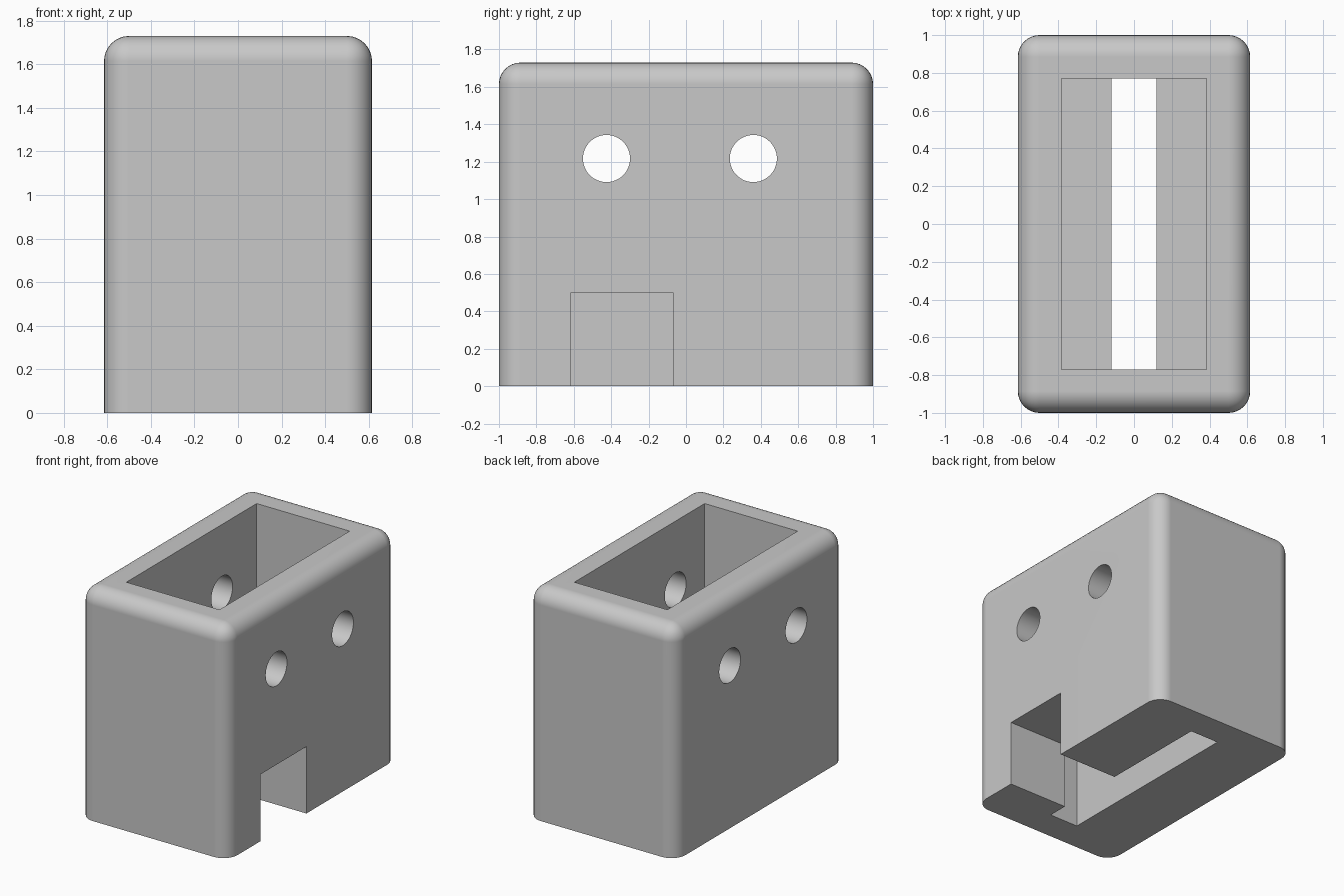
import bpy, bmesh, math
from mathutils import Matrix, Vector

default = bpy.data.objects.get("Cube")
if default:
    bpy.data.objects.remove(default, do_unlink=True)

HALF_X, HALF_Y, HEIGHT = 0.615, 1.0, 1.73
CAVITY_X, CAVITY_Y, FLOOR = 0.385, 0.77, 0.95
SLOT_X = 0.12
ROUND = 0.115

grey = bpy.data.materials.new("plain grey")
grey.use_nodes = True
color = (0.58, 0.58, 0.58, 1)
grey.diffuse_color = color
grey.node_tree.nodes["Principled BSDF"].inputs["Base Color"].default_value = color


def add_object(name, bm):
    mesh = bpy.data.meshes.new(name)
    bm.to_mesh(mesh)
    bm.free()
    mesh.materials.append(grey)
    obj = bpy.data.objects.new(name, mesh)
    bpy.context.collection.objects.link(obj)
    return obj


def box(low, high):
    low, high = Vector(low), Vector(high)
    bm = bmesh.new()
    place = Matrix.Translation((low + high) / 2) @ Matrix.Diagonal((*(high - low), 1))
    bmesh.ops.create_cube(bm, size=1, matrix=place)
    return bm


def cross_hole(y, z, radius):
    bm = bmesh.new()
    place = Matrix.Translation((0, y, z)) @ Matrix.Rotation(math.pi / 2, 4, 'Y')
    bmesh.ops.create_cone(bm, cap_ends=True, segments=48, radius1=radius,
                          radius2=radius, depth=2, matrix=place)
    return bm


def apply_modifier(obj, mod):
    with bpy.context.temp_override(object=obj, active_object=obj):
        bpy.ops.object.modifier_apply(modifier=mod.name)


def cut(obj, bm):
    cutter = add_object("cutter", bm)
    cutter.hide_render = True
    mod = obj.modifiers.new("cut", 'BOOLEAN')
    mod.operation, mod.solver, mod.object = 'DIFFERENCE', 'EXACT', cutter
    apply_modifier(obj, mod)
    bpy.data.objects.remove(cutter, do_unlink=True)


# Housing block: every edge rounded except around the base
bm = box((-HALF_X, -HALF_Y, 0), (HALF_X, HALF_Y, HEIGHT))
edges = [e for e in bm.edges if max(v.co.z for v in e.verts) > HEIGHT / 2]
bmesh.ops.bevel(bm, geom=edges, offset=ROUND, segments=8, profile=0.5,
                affect='EDGES', clamp_overlap=True)
housing = add_object("housing", bm)

# Open pocket at the top, with a narrow slot through its floor
cut(housing, box((-CAVITY_X, -CAVITY_Y, FLOOR), (CAVITY_X, CAVITY_Y, 2)))
cut(housing, box((-SLOT_X, -CAVITY_Y, -0.2), (SLOT_X, CAVITY_Y, FLOOR + 0.1)))

# Side notch running into the slot
cut(housing, box((0, -0.615, -0.2), (1, -0.07, 0.5)))

# Two screw holes through both long walls
for y in (-0.425, 0.36):
    cut(housing, cross_hole(y, 1.217, 0.126))

# Smooth rounded edges, flat walls
bpy.ops.object.select_all(action='DESELECT')
housing.select_set(True)
bpy.context.view_layer.objects.active = housing
bpy.ops.object.shade_smooth_by_angle(angle=math.radians(30))
weighted = housing.modifiers.new("flat walls", 'WEIGHTED_NORMAL')
weighted.keep_sharp = True
